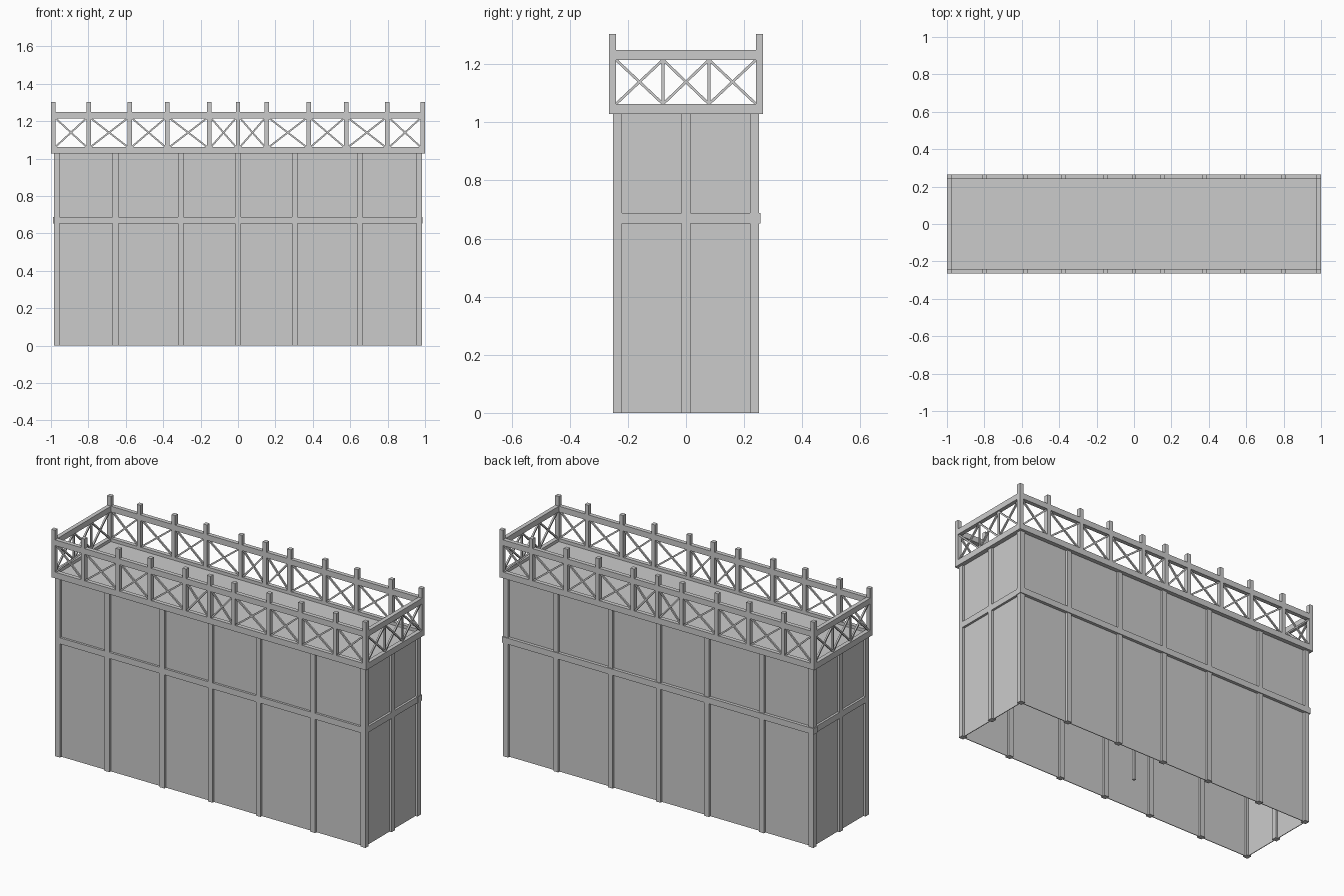
import bpy, bmesh
from mathutils import Vector, Matrix

if "Cube" in bpy.data.objects:
    bpy.data.objects.remove(bpy.data.objects["Cube"])


def part(name, boxes=(), bars=()):
    """One object from axis-aligned boxes (min, max) and thin bars (start, end, thickness)."""
    bm = bmesh.new()
    for lo, hi in boxes:
        lo, hi = Vector(lo), Vector(hi)
        m = Matrix.Translation((lo + hi) / 2) @ Matrix.Diagonal((*(hi - lo), 1))
        bmesh.ops.create_cube(bm, size=1, matrix=m)
    for a, b, t in bars:
        a, b = Vector(a), Vector(b)
        d = b - a
        rot = d.to_track_quat('Z', 'Y').to_matrix().to_4x4()
        m = Matrix.Translation((a + b) / 2) @ rot @ Matrix.Diagonal((t, t, d.length, 1))
        bmesh.ops.create_cube(bm, size=1, matrix=m)
    me = bpy.data.meshes.new(name)
    bm.to_mesh(me)
    bm.free()
    ob = bpy.data.objects.new(name, me)
    bpy.context.collection.objects.link(ob)
    return ob


def column(x, y, wx, wy, z0, z1):
    return ((x - wx / 2, y - wy / 2, z0), (x + wx / 2, y + wy / 2, z1))


# Main levels
DECK, BEAM_TOP, RAIL_BOT, RAIL_TOP, POST_TOP = 1.03, 1.063, 1.215, 1.248, 1.303
BAND = (0.652, 0.687)
PX, PY, PW = 0.969, 0.236, 0.03      # wall post lines and width
RX, RY, RW = 0.987, 0.253, 0.024     # railing lines and width

# Thin wall sheets, open at the bottom
t = 0.002
walls = []
for s in (-1, 1):
    walls.append(((-PX, s * PY - t, 0), (PX, s * PY + t, DECK)))
    walls.append(((s * PX - t, -PY, 0), (s * PX + t, PY, DECK)))
part("wall_panels", walls)

# Wall posts
xs = (-PX, -0.655, -0.306, 0, 0.304, 0.65, PX)
posts = [column(x, s * PY, PW, PW, 0, DECK) for x in xs for s in (-1, 1)]
posts += [column(s * PX, 0, PW, PW, 0, DECK) for s in (-1, 1)]
part("wall_posts", posts)
part("inner_post", [column(0, 0, 0.014, 0.014, 0, DECK)])

# Horizontal band around the walls, slightly proud at the back
h = PW / 2
part("wall_band", [
    ((-PX - h, -PY - h, BAND[0]), (PX + h, -PY + h, BAND[1])),
    ((-0.989, PY - h, BAND[0]), (0.987, 0.256, BAND[1])),
    ((-PX - h, -PY, BAND[0]), (-PX + h, PY, BAND[1])),
    ((PX - h, -PY, BAND[0]), (PX + h, PY, BAND[1]))])

# Deck
part("deck", [((-RX, -RY, DECK), (RX, RY, DECK + 0.015))])

# Base beams and top rails
r = RW / 2
for name, z0, z1 in (("base_beams", DECK - 0.002, BEAM_TOP), ("top_rails", RAIL_BOT, RAIL_TOP)):
    beams = []
    for s in (-1, 1):
        beams.append(((-RX - r, s * RY - r, z0), (RX + r, s * RY + r, z1)))
        beams.append(((s * RX - r, -RY - r, z0), (s * RX + r, RY + r, z1)))
    part(name, beams)

# Railing posts
half = (0.155, 0.377, 0.579, 0.799, RX)
rail_xs = sorted([0, *half, *[-x for x in half]])
part("railing_posts", [column(x, s * RY, RW, RW, DECK, POST_TOP)
                       for x in rail_xs for s in (-1, 1)])
part("end_railing_bars", [column(s * RX, y, 0.008, 0.01, BEAM_TOP, RAIL_TOP - 0.02)
                          for s in (-1, 1) for y in (-0.079, 0.079)])

# Crossed braces in every bay
z0, z1, th = BEAM_TOP, RAIL_BOT, 0.009
braces = []
for s in (-1, 1):
    for a, b in zip(rail_xs, rail_xs[1:]):
        a, b = a + r, b - r
        braces.append(((a, s * RY, z0), (b, s * RY, z1), th))
        braces.append(((a, s * RY, z1), (b, s * RY, z0), th))
    for a, b in ((-RY + r, -0.079), (-0.079, 0.079), (0.079, RY - r)):
        braces.append(((s * RX, a, z0), (s * RX, b, z1), th))
        braces.append(((s * RX, a, z1), (s * RX, b, z0), th))
part("cross_braces", bars=braces)
